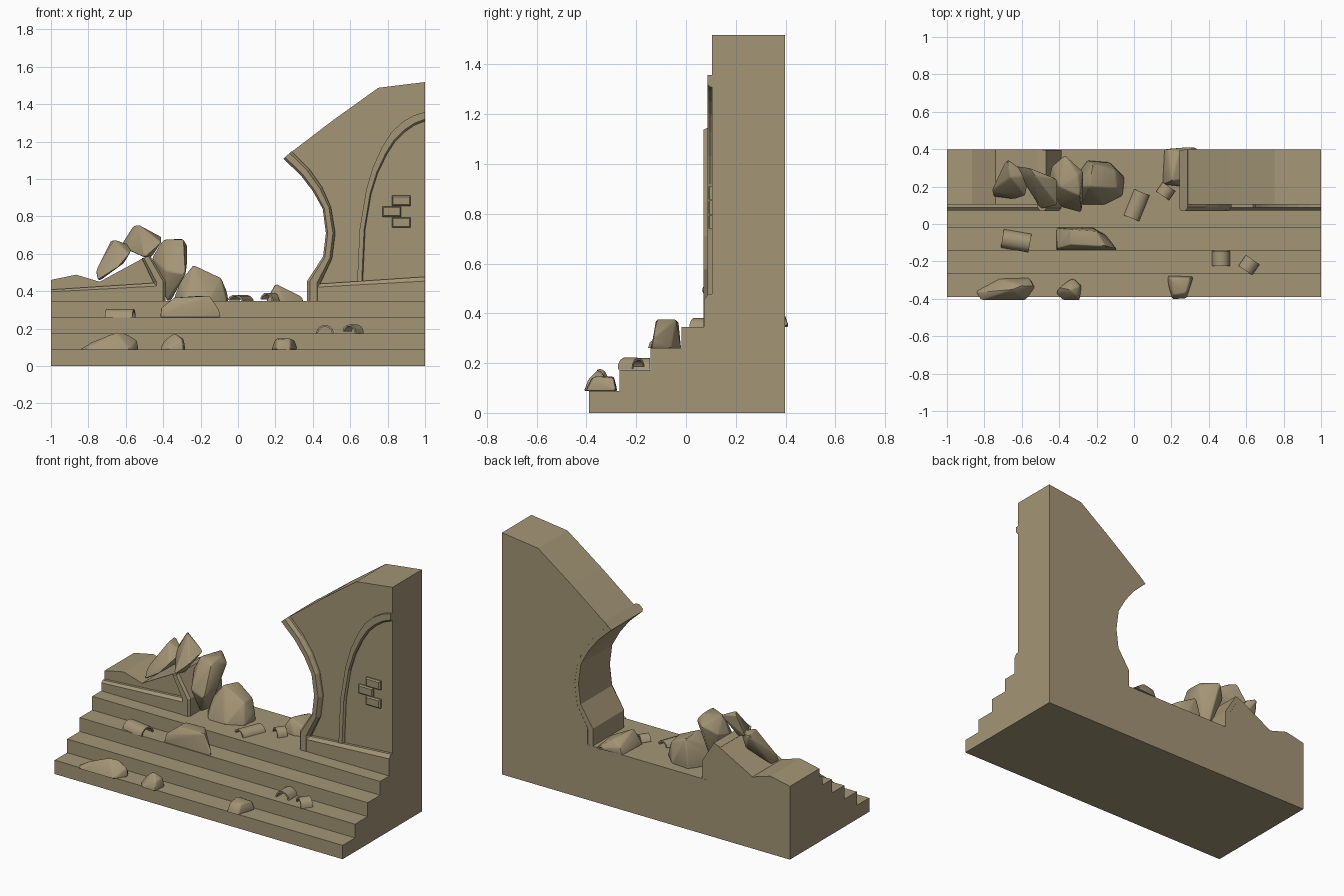
import bpy, bmesh, math
from mathutils import Matrix, Vector

STONE = bpy.data.materials.new("sandstone")
STONE.diffuse_color = (0.37, 0.30, 0.18, 1)


def finish(name, bm, smooth=None):
    bmesh.ops.recalc_face_normals(bm, faces=bm.faces)
    me = bpy.data.meshes.new(name)
    bm.to_mesh(me)
    bm.free()
    me.materials.append(STONE)
    if smooth:
        me.shade_smooth()
        me.set_sharp_from_angle(angle=math.radians(smooth))
    ob = bpy.data.objects.new(name, me)
    bpy.context.collection.objects.link(ob)
    return ob


def loft(name, rings, smooth=None, matrix=None):
    """Join matching closed rings of points and cap both ends."""
    bm = bmesh.new()
    vs = [[bm.verts.new(p) for p in ring] for ring in rings]
    n = len(vs[0])
    for a, b in zip(vs, vs[1:]):
        for i in range(n):
            bm.faces.new((a[i], a[(i + 1) % n], b[(i + 1) % n], b[i]))
    bm.faces.new(vs[0])
    bm.faces.new(vs[-1])
    if matrix:
        bm.transform(matrix)
    return finish(name, bm, smooth)


def wall(name, outline, y0, y1):
    return loft(name, [[(x, y, z) for x, z in outline] for y in (y0, y1)])


def band(name, inner, outer, section):
    """Moulding between two xz paths; section is (fraction across, y)."""
    return loft(name, [[(a[0] + (b[0] - a[0]) * t, y, a[1] + (b[1] - a[1]) * t)
                        for t, y in section] for a, b in zip(inner, outer)])


def rock(name, pts):
    bm = bmesh.new()
    for p in pts:
        bm.verts.new(p)
    res = bmesh.ops.convex_hull(bm, input=bm.verts)
    junk = {g for g in res["geom_interior"] + res["geom_unused"]
            if isinstance(g, bmesh.types.BMVert)}
    bmesh.ops.delete(bm, geom=list(junk), context='VERTS')
    bmesh.ops.dissolve_limit(bm, angle_limit=math.radians(6), verts=bm.verts, edges=bm.edges)
    bmesh.ops.bevel(bm, geom=bm.edges[:], offset=0.008, segments=2, profile=0.5,
                    affect='EDGES', clamp_overlap=True)
    return finish(name, bm, 35)


def tile(name, loc, width, length, height, yaw, tilt=0):
    """Thin curved roof tile, axis along local y."""
    angles = [math.pi * i / 6 for i in range(7)]
    th = 0.010
    ring = [(width / 2 * math.cos(a), height * math.sin(a)) for a in angles]
    ring += [((width / 2 - th) * math.cos(a), (height - th) * math.sin(a))
             for a in reversed(angles)]
    m = (Matrix.Translation(Vector(loc)) @ Matrix.Rotation(math.radians(yaw), 4, 'Z')
         @ Matrix.Rotation(math.radians(tilt), 4, 'Y'))
    return loft(name, [[(x, y, z) for x, z in ring] for y in (-length / 2, length / 2)], 40, m)


# Stepped base
steps = [(-0.39, 0), (-0.39, 0.087), (-0.267, 0.087), (-0.267, 0.173), (-0.142, 0.173),
         (-0.142, 0.26), (-0.018, 0.26), (-0.018, 0.346), (0.397, 0.346), (0.397, 0)]
loft("stepped_base", [[(x, y, z) for y, z in steps] for x in (-1, 1)])

# Broken archway trims
arch_in = [(0.37, 0.34), (0.37, 0.455), (0.455, 0.585), (0.47, 0.71), (0.453, 0.84),
           (0.40, 0.935), (0.335, 1.02), (0.242, 1.108)]
arch_out = [(0.44, 0.34), (0.44, 0.44), (0.503, 0.575), (0.52, 0.71), (0.497, 0.85),
            (0.45, 0.955), (0.38, 1.055), (0.287, 1.148)]
trim = [(0, 0.396), (0, 0.085), (0.2, 0.07), (0.75, 0.07), (1, 0.09), (1, 0.396)]
band("arch_trim_right", arch_in, arch_out, trim)
left_in = [(-0.388, 0.34), (-0.388, 0.455), (-0.47, 0.59)]
left_out = [(-0.45, 0.34), (-0.45, 0.443), (-0.515, 0.575)]
band("arch_trim_left", left_in, left_out, trim)

# Ruined walls, their inner ends buried in the trims
mid = [((a[0] + b[0]) / 2, (a[1] + b[1]) / 2) for a, b in zip(arch_in, arch_out)]
wall("right_wall", mid + [(0.51, 1.315), (0.75, 1.487), (1, 1.518), (1, 0.34)], 0.105, 0.397)
wall("left_wall", [(-1, 0.34), (-1, 0.46), (-0.865, 0.488), (-0.74, 0.45), (-0.51, 0.575),
                   (-0.49, 0.58), (-0.42, 0.45), (-0.42, 0.34)], 0.105, 0.397)

# Slightly slanted plinth mouldings
plinth = [(0, 0.12), (0, 0.072), (0.83, 0.072), (1, 0.088), (1, 0.12)]
band("plinth_right", [(0.42, 0.34), (1, 0.34)], [(0.42, 0.438), (1, 0.477)], plinth)
band("plinth_left", [(-1, 0.34), (-0.43, 0.34)], [(-1, 0.408), (-0.43, 0.445)], plinth)

# Blind arch moulding on the right wall
blind_out = [(0.637, 0.44), (0.65, 0.73), (0.685, 0.94), (0.72, 1.06), (0.77, 1.17),
             (0.82, 1.25), (0.88, 1.305), (0.94, 1.34), (1, 1.358)]
blind_in = [(0.667, 0.44), (0.68, 0.73), (0.712, 0.92), (0.747, 1.03), (0.795, 1.13),
            (0.84, 1.2), (0.89, 1.25), (0.945, 1.288), (1, 1.31)]
band("blind_arch", blind_in, blind_out, [(0, 0.12), (0, 0.096), (0.2, 0.087), (1, 0.087), (1, 0.12)])

# Exposed bricks
for i, (x, z) in enumerate([(0.873, 0.883), (0.822, 0.825), (0.873, 0.767)]):
    rings = [[(x + sx * w, y, z + sz * h) for sx, sz in ((-1, -1), (1, -1), (1, 1), (-1, 1))]
             for w, h, y in ((0.05, 0.028, 0.12), (0.05, 0.028, 0.095), (0.043, 0.021, 0.088))]
    loft(f"brick_{i + 1}", rings)

# Rubble heap by the left wall
rock("heap_rock_right", [(-.35, .2, .345), (-.28, .1, .345), (-.16, .1, .345), (-.06, .15, .345),
     (-.05, .25, .345), (-.13, .33, .345), (-.25, .34, .345), (-.24, .2, .54), (-.22, .32, .52),
     (-.09, .19, .47), (-.06, .24, .40), (-.10, .29, .46), (-.31, .2, .45)])
rock("heap_rock_tall", [(-.38, .17, .345), (-.36, .24, .345), (-.46, .22, .575), (-.39, .09, .51),
     (-.28, .06, .49), (-.27, .2, .56), (-.27, .28, .64), (-.40, .2, .675), (-.29, .15, .675),
     (-.30, .26, .68), (-.37, .37, .66), (-.44, .31, .60)])
rock("heap_rock_top", [(-.56, .30, .75), (-.53, .26, .755), (-.41, .24, .69), (-.41, .1, .66),
     (-.5, .08, .58), (-.46, .13, .585), (-.6, .24, .63), (-.63, .31, .64), (-.55, .27, .61)])
rock("heap_rock_left", [(-.68, .35, .67), (-.66, .25, .675), (-.56, .26, .64), (-.58, .15, .60),
     (-.75, .145, .46), (-.76, .18, .51), (-.74, .21, .455), (-.64, .13, .53), (-.61, .28, .55)])

# Loose rocks on the steps and the landing
rock("step_rock_upper", [(-.415, -.02, .26), (-.415, -.14, .26), (-.09, -.14, .26), (-.15, -.06, .26),
     (-.22, -.02, .26), (-.41, -.13, .31), (-.34, -.11, .365), (-.34, -.03, .365),
     (-.15, -.12, .375), (-.20, -.04, .375), (-.10, -.13, .30)])
rock("step_rock_left", [(-.85, -.36, .087), (-.82, -.41, .087), (-.58, -.41, .087), (-.53, -.34, .087),
     (-.56, -.285, .087), (-.72, -.29, .087), (-.65, -.35, .182), (-.60, -.33, .175),
     (-.54, -.33, .14), (-.78, -.36, .13)])
rock("step_rock_middle", [(-.42, -.37, .087), (-.38, -.41, .087), (-.29, -.41, .087), (-.28, -.33, .087),
     (-.33, -.285, .087), (-.40, -.34, .13), (-.345, -.35, .18), (-.29, -.33, .145), (-.30, -.39, .14)])
rock("step_rock_right", [(.18, -.32, .087), (.205, -.405, .087), (.28, -.40, .087), (.32, -.28, .087),
     (.18, -.275, .087), (.21, -.38, .14), (.28, -.37, .147), (.30, -.29, .14), (.20, -.29, .147)])
rock("landing_rock", [(.15, .21, .345), (.16, .40, .345), (.25, .20, .345), (.35, .24, .345),
     (.34, .415, .345), (.20, .23, .44), (.18, .40, .39), (.24, .38, .42), (.34, .25, .37)])

# Broken roof tiles
tile("tile_left", (-0.63, -0.09, 0.26), 0.10, 0.15, 0.045, 80)
tile("tile_landing_front", (0.015, 0.10, 0.346), 0.09, 0.15, 0.035, -22, 8)
tile("tile_landing_back", (0.17, 0.175, 0.350), 0.085, 0.06, 0.042, -35, 10)
tile("tile_step_a", (0.465, -0.185, 0.175), 0.095, 0.08, 0.045, 0)
tile("tile_step_b", (0.615, -0.22, 0.180), 0.09, 0.07, 0.042, -35, 8)
